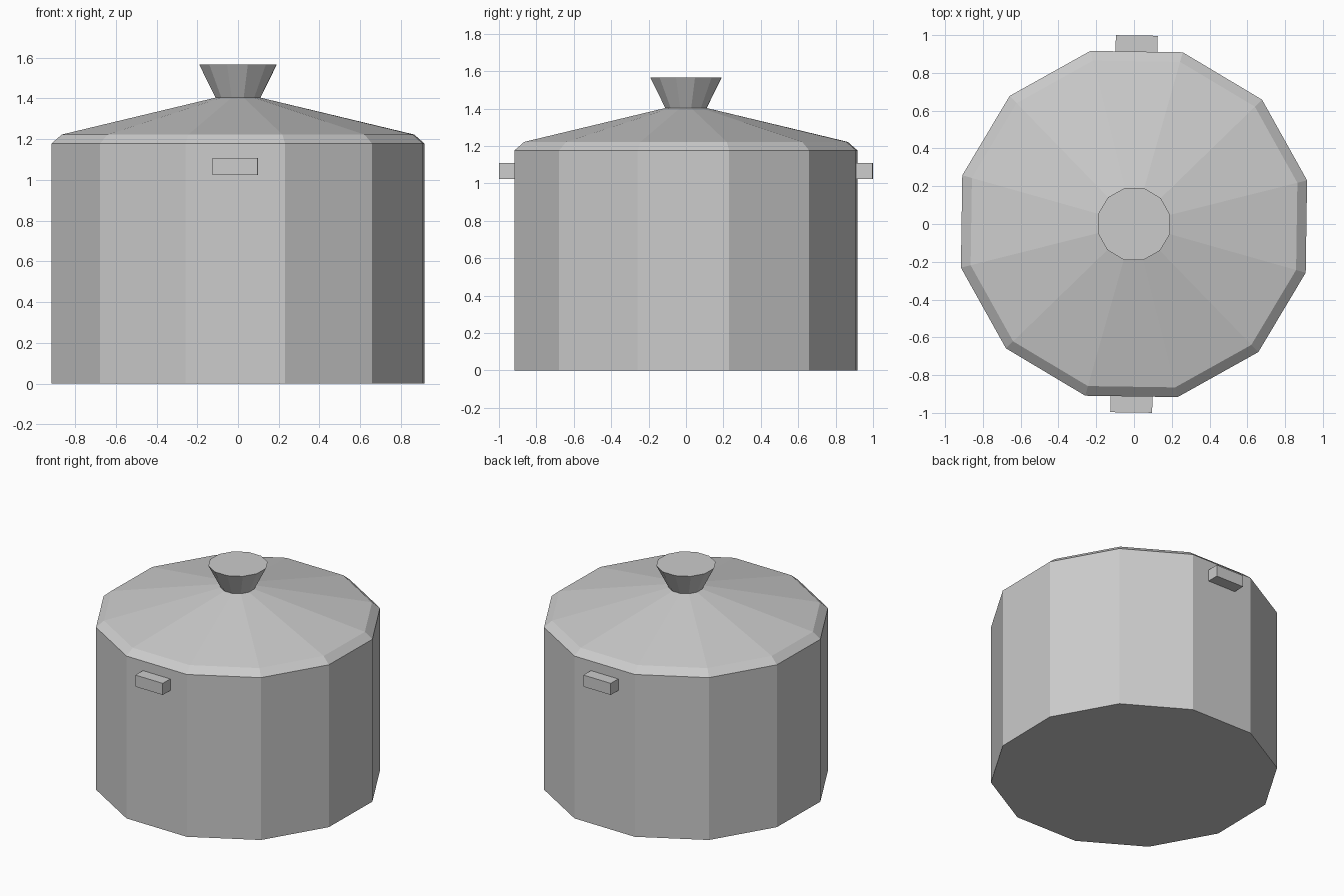
import bpy, bmesh, math
from mathutils import Matrix

if "Cube" in bpy.data.objects:
    bpy.data.objects.remove(bpy.data.objects["Cube"], do_unlink=True)

SIDES = 12
TWIST = math.radians(-0.85)  # whole pot is turned very slightly

metal = bpy.data.materials.new("pale grey metal")
metal.use_nodes = True
grey = (0.6, 0.6, 0.6, 1)
metal.diffuse_color = grey
metal.node_tree.nodes["Principled BSDF"].inputs["Base Color"].default_value = grey


def finish(name, bm):
    bmesh.ops.recalc_face_normals(bm, faces=bm.faces)
    mesh = bpy.data.meshes.new(name)
    bm.to_mesh(mesh)
    bm.free()
    mesh.materials.append(metal)
    obj = bpy.data.objects.new(name, mesh)
    bpy.context.collection.objects.link(obj)
    obj.rotation_euler.z = TWIST
    return obj


def turned(name, profile):
    """Closed faceted solid from (radius, height) rings."""
    bm = bmesh.new()
    rings = []
    for r, z in profile:
        angles = [(i + 0.5) * math.tau / SIDES for i in range(SIDES)]
        rings.append([bm.verts.new((r * math.cos(a), r * math.sin(a), z)) for a in angles])
    for low, high in zip(rings, rings[1:]):
        for i in range(SIDES):
            j = (i + 1) % SIDES
            bm.faces.new((low[i], low[j], high[j], high[i]))
    bm.faces.new(rings[0])
    bm.faces.new(rings[-1])
    return finish(name, bm)


# Pot, lid with chamfered rim, and flared knob
turned("pot_body", [(0.945, 0), (0.945, 1.177)])
turned("lid", [(0.945, 1.177), (0.892, 1.222), (0.114, 1.403)])
turned("lid_knob", [(0.114, 1.403), (0.197, 1.567)])

# Block handles, front and back
for name, side in (("front_handle", -1), ("back_handle", 1)):
    bm = bmesh.new()
    bmesh.ops.create_cube(bm, size=1, matrix=Matrix.Translation((0, side * 0.948, 1.066))
                          @ Matrix.Diagonal((0.222, 0.1, 0.084, 1)))
    finish(name, bm)
